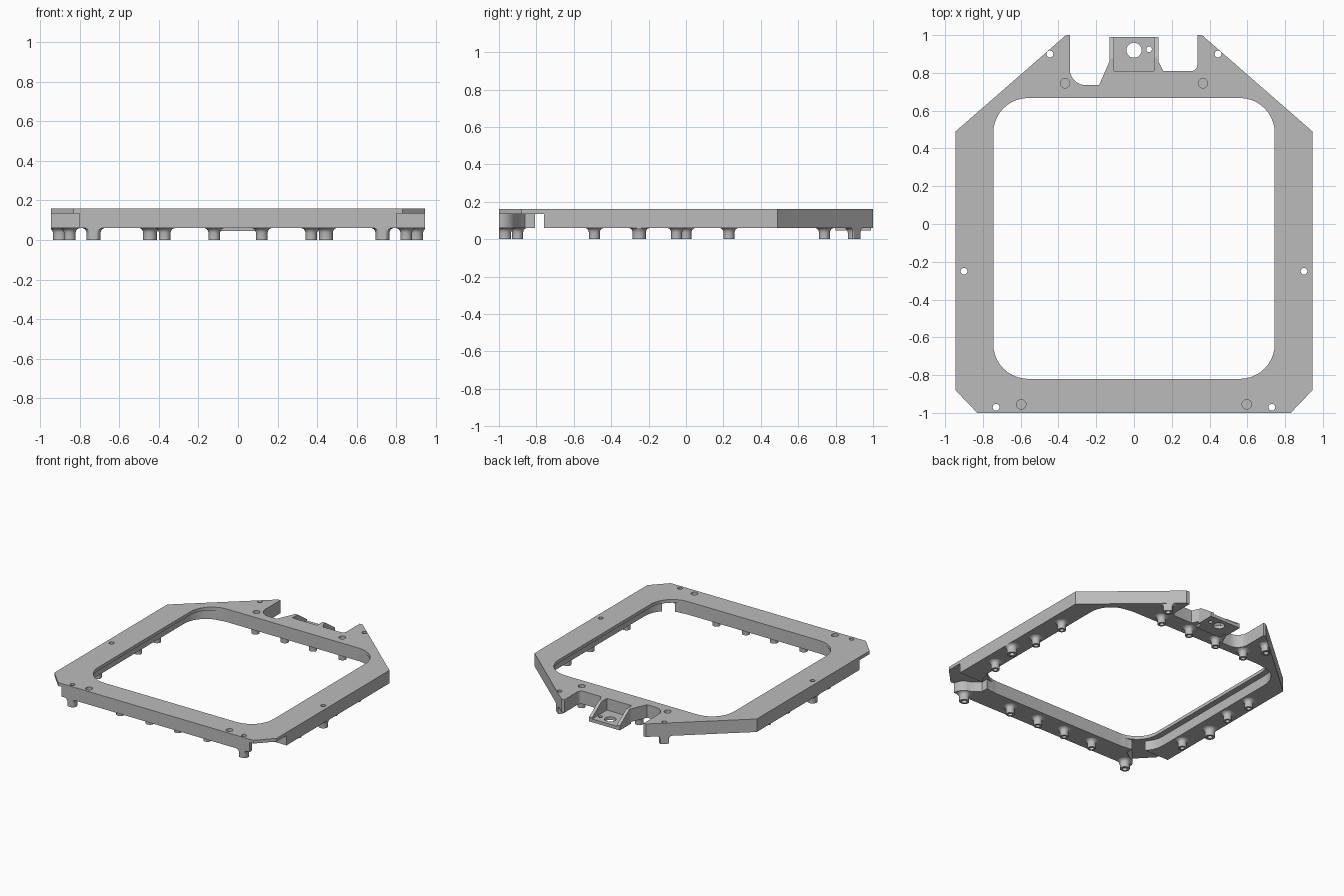
import bpy, bmesh, math
from mathutils import Vector

cube = bpy.data.objects.get("Cube")
if cube:
    bpy.data.objects.remove(cube)

grey = bpy.data.materials.new("plain grey")
grey.use_nodes = True
grey.diffuse_color = (0.5, 0.5, 0.5, 1)
grey.node_tree.nodes["Principled BSDF"].inputs["Base Color"].default_value = (0.5, 0.5, 0.5, 1)

BOTTOM, LIP, TOP = 0.06, 0.135, 0.16


def finish(name, bm):
    bmesh.ops.recalc_face_normals(bm, faces=bm.faces)
    mesh = bpy.data.meshes.new(name)
    bm.to_mesh(mesh)
    bm.free()
    mesh.materials.append(grey)
    obj = bpy.data.objects.new(name, mesh)
    bpy.context.collection.objects.link(obj)
    return obj


def prism(name, pts, lo, hi, along_x=False):
    """Extrude a flat outline along z, or along x when the points are (y, z)."""
    bm = bmesh.new()
    place = (lambda p, d: (d, p[0], p[1])) if along_x else (lambda p, d: (p[0], p[1], d))
    face = bm.faces.new([bm.verts.new(place(p, lo)) for p in pts])
    new = bmesh.ops.extrude_face_region(bm, geom=[face])["geom"]
    shift = (hi - lo, 0, 0) if along_x else (0, 0, hi - lo)
    bmesh.ops.translate(bm, vec=shift, verts=[v for v in new if isinstance(v, bmesh.types.BMVert)])
    return finish(name, bm)


def arc(cx, cy, r, start, end, n=10):
    angles = [math.radians(start + (end - start) * i / n) for i in range(n + 1)]
    return [(cx + r * math.cos(a), cy + r * math.sin(a)) for a in angles]


def rounded_rect(x, y0, y1, r):
    return (arc(x - r, y1 - r, r, 0, 90) + arc(r - x, y1 - r, r, 90, 180)
            + arc(r - x, y0 + r, r, 180, 270) + arc(x - r, y0 + r, r, 270, 360))


def circle(x, y, r):
    return arc(x, y, r, 0, 345, 23)


def cut(obj, pts, lo, hi):
    cutter = prism("cutter", pts, lo, hi)
    cutter.hide_render = True
    mod = obj.modifiers.new("cut", 'BOOLEAN')
    mod.operation, mod.solver, mod.object = 'DIFFERENCE', 'EXACT', cutter
    bpy.context.view_layer.objects.active = obj
    bpy.ops.object.modifier_apply(modifier=mod.name)
    bpy.data.objects.remove(cutter)


def smooth(obj):
    bpy.ops.object.select_all(action='DESELECT')
    obj.select_set(True)
    bpy.context.view_layer.objects.active = obj
    bpy.ops.object.shade_smooth_by_angle(angle=math.radians(35))


# Frame outline with the back notch and bracket shoulders
outline = [(-0.83, -1), (0.83, -1), (0.945, -0.88), (0.945, 0.49), (0.36, 1), (0.335, 1)]
outline += arc(0.305, 0.84, 0.03, 0, -90, 6)
outline += [(0.155, 0.81), (0.13, 0.86), (0.105, 0.86), (0.105, 0.81),
            (-0.105, 0.81), (-0.105, 0.86), (-0.13, 0.86), (-0.185, 0.735)]
outline += arc(-0.255, 0.82, 0.085, 270, 180)
outline += [(-0.34, 1), (-0.36, 1), (-0.945, 0.49), (-0.945, -0.88)]
frame = prism("frame", outline, BOTTOM, TOP)

# Central opening, with a wider recess below the top lip
cut(frame, rounded_rect(0.745, -0.82, 0.667, 0.185), 0, 0.3)
cut(frame, rounded_rect(0.79, -0.815, 0.66, 0.185), 0, LIP)

# Front corner gaps below the lip, bolt holes and blind dowel holes
gap = [(1.1, -0.76), (0.66, -0.76), (0.66, -0.86)]
gap += arc(0.71, -1.0, 0.09, 80, 0, 8) + [(0.80, -1.1), (1.1, -1.1)]
bolts = [(0.73, -0.97), (0.9, -0.25), (0.445, 0.9)]
for side in (-1, 1):
    cut(frame, [(side * x, y) for x, y in gap], 0, LIP)
    for x, y in bolts:
        cut(frame, circle(side * x, y, 0.018), 0, 0.3)
    for x, y in [(0.365, 0.745), (0.597, -0.955)]:
        cut(frame, circle(side * x, y, 0.025), 0.1, 0.3)
smooth(frame)

# Turned feet flaring into the underside, trimmed to the outer faces
FLARE = [(0.035, 0.036), (0.038, 0.047), (0.044, 0.055), (0.055, BOTTOM)]
THROUGH = [(0.018, BOTTOM), (0.018, 0), (0.035, 0)] + FLARE
BLIND = [(0.001, 0.03), (0.016, 0.03), (0.016, 0), (0.029, 0)] + [(r - 0.006, z) for r, z in FLARE]
LIMITS = [(Vector((0, -1, 0)), 1.0), (Vector((1, 0, 0)), 0.945), (Vector((-1, 0, 0)), 0.945),
          (Vector((0.657, 0.754, 0)), 0.990), (Vector((-0.657, 0.754, 0)), 0.990)]


def foot(name, x, y, profile):
    bm = bmesh.new()
    verts = [bm.verts.new((r, 0, z)) for r, z in profile]
    edges = [bm.edges.new(pair) for pair in zip(verts, verts[1:])]
    bmesh.ops.spin(bm, geom=verts + edges, cent=(0, 0, 0), axis=(0, 0, 1),
                   angle=math.tau, steps=24, use_duplicate=False)
    bmesh.ops.remove_doubles(bm, verts=bm.verts, dist=0.0001)
    bmesh.ops.translate(bm, vec=(x, y, 0), verts=bm.verts)
    for v in bm.verts:
        for normal, limit in LIMITS:
            v.co -= normal * max(0, v.co.dot(normal) - limit)
    smooth(finish(name, bm))


for side, label in ((-1, "right"), (1, "left")):
    for x, y in bolts:
        foot("bolt_foot_" + label, side * x, y, THROUGH)
    for x in (0.12, 0.37):
        foot("front_foot_" + label, side * x, -0.9, BLIND)
        foot("back_foot_" + label, side * x, 0.74, BLIND)
    for y in (-0.49, -0.025 - 0.025 * side, 0.23):
        foot("side_foot_" + label, side * 0.85, y, BLIND)

# Back bracket: drilled floor between two sloping cheeks
floor = prism("bracket_floor", [(-0.106, 0.80), (0.106, 0.80), (0.106, 0.99), (-0.106, 0.99)], 0.045, 0.07)
cut(floor, circle(0, 0.92, 0.04), 0, 0.2)
cut(floor, circle(0.08, 0.925, 0.015), 0, 0.2)
smooth(floor)
cheek = [(0.855, TOP), (0.875, TOP), (0.99, 0.08), (0.99, 0.045), (0.855, 0.045)]
prism("bracket_cheek_left", cheek, 0.105, 0.13, True)
prism("bracket_cheek_right", cheek, -0.13, -0.105, True)
